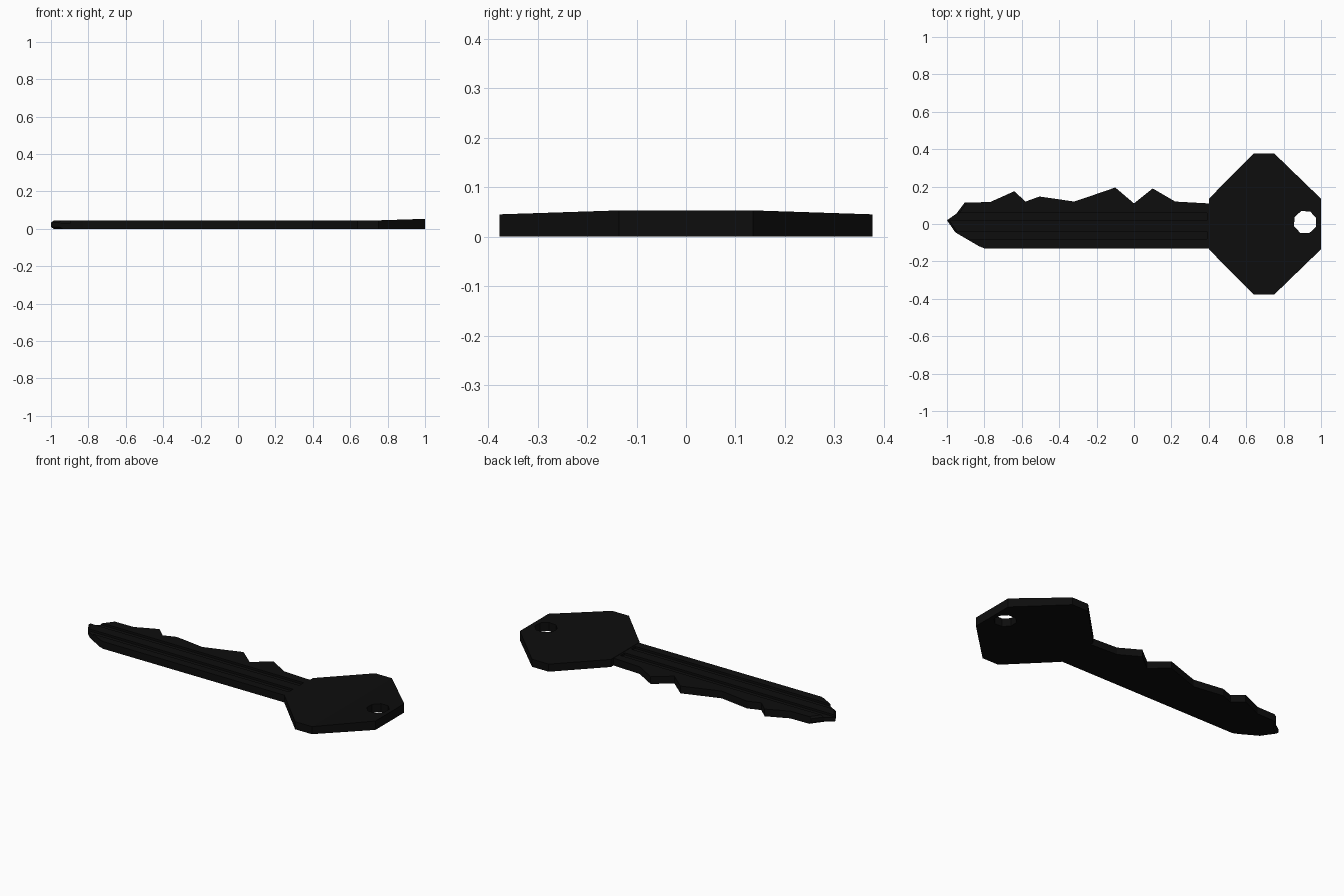
import bpy, bmesh, math

cube = bpy.data.objects.get("Cube")
if cube:
    bpy.data.objects.remove(cube, do_unlink=True)

# Single dark metal colour
black = bpy.data.materials.new("black_metal")
black.use_nodes = True
colour = (0.004, 0.004, 0.004, 1)
black.diffuse_color = colour
black.node_tree.nodes["Principled BSDF"].inputs["Base Color"].default_value = colour


def make_object(name, bm):
    bmesh.ops.recalc_face_normals(bm, faces=bm.faces)
    mesh = bpy.data.meshes.new(name)
    bm.to_mesh(mesh)
    bm.free()
    mesh.materials.append(black)
    obj = bpy.data.objects.new(name, mesh)
    bpy.context.collection.objects.link(obj)
    return obj


def slab(outline, low, high):
    """Flat plate with the given outline, between two heights."""
    bm = bmesh.new()
    face = bm.faces.new([bm.verts.new((x, y, low)) for x, y in outline])
    ext = bmesh.ops.extrude_face_region(bm, geom=[face])
    for v in ext["geom"]:
        if isinstance(v, bmesh.types.BMVert):
            v.co.z = high
    return bm


def cut(target, cutter):
    """Subtract the cutter, then remove it."""
    cutter.hide_render = True
    mod = target.modifiers.new("cut", "BOOLEAN")
    mod.operation = "DIFFERENCE"
    mod.solver = "EXACT"
    mod.object = cutter
    bpy.context.view_layer.objects.active = target
    bpy.ops.object.modifier_apply(modifier=mod.name)
    bpy.data.objects.remove(cutter, do_unlink=True)


# Blade: toothed upper edge, straight lower edge, pointed tip
teeth = [(-1, 0.02), (-0.95, 0.055), (-0.905, 0.115), (-0.77, 0.117),
         (-0.64, 0.175), (-0.58, 0.12), (-0.505, 0.147), (-0.32, 0.12),
         (-0.26, 0.14), (-0.10, 0.195), (0, 0.11), (0.10, 0.19),
         (0.22, 0.12), (0.4, 0.11)]
lower = [(0.4, -0.13), (-0.8, -0.13), (-0.83, -0.118), (-0.955, -0.045)]
bm = slab(teeth + lower, 0.0, 0.043)
tip_edges = [e for e in bm.edges
             if all(v.co.x < -0.9 for v in e.verts)
             and abs(e.verts[0].co.z - e.verts[1].co.z) < 0.001]
bmesh.ops.bevel(bm, geom=tip_edges, offset=0.01, segments=1, affect="EDGES")
blade = make_object("blade", bm)

# Two shallow grooves along the top of the blade
for y in (-0.06, 0.04):
    groove = [(-1.1, y - 0.02), (0.39, y - 0.02), (0.39, y + 0.02), (-1.1, y + 0.02)]
    cut(blade, make_object("groove_cutter", slab(groove, 0.031, 0.1)))

# Head: octagonal plate, slightly thicker towards its outer end
quarter = [(0.4, 0.135), (0.64, 0.377), (0.75, 0.377), (1, 0.135)]
bm = slab(quarter + [(x, -y) for x, y in reversed(quarter)], 0.0, 0.045)
bmesh.ops.bisect_plane(bm, geom=bm.verts[:] + bm.edges[:] + bm.faces[:],
                       plane_co=(0.75, 0, 0), plane_no=(1, 0, 0))
for v in bm.verts:
    if v.co.x > 0.9 and v.co.z > 0.02:
        v.co.z = 0.053
head = make_object("head", bm)

# Ring hole through the head
hole = [(0.915 + 0.063 * math.cos(math.tau * i / 8 + 0.35),
         0.01 + 0.063 * math.sin(math.tau * i / 8 + 0.35)) for i in range(8)]
cut(head, make_object("hole_cutter", slab(hole, -0.1, 0.2)))
